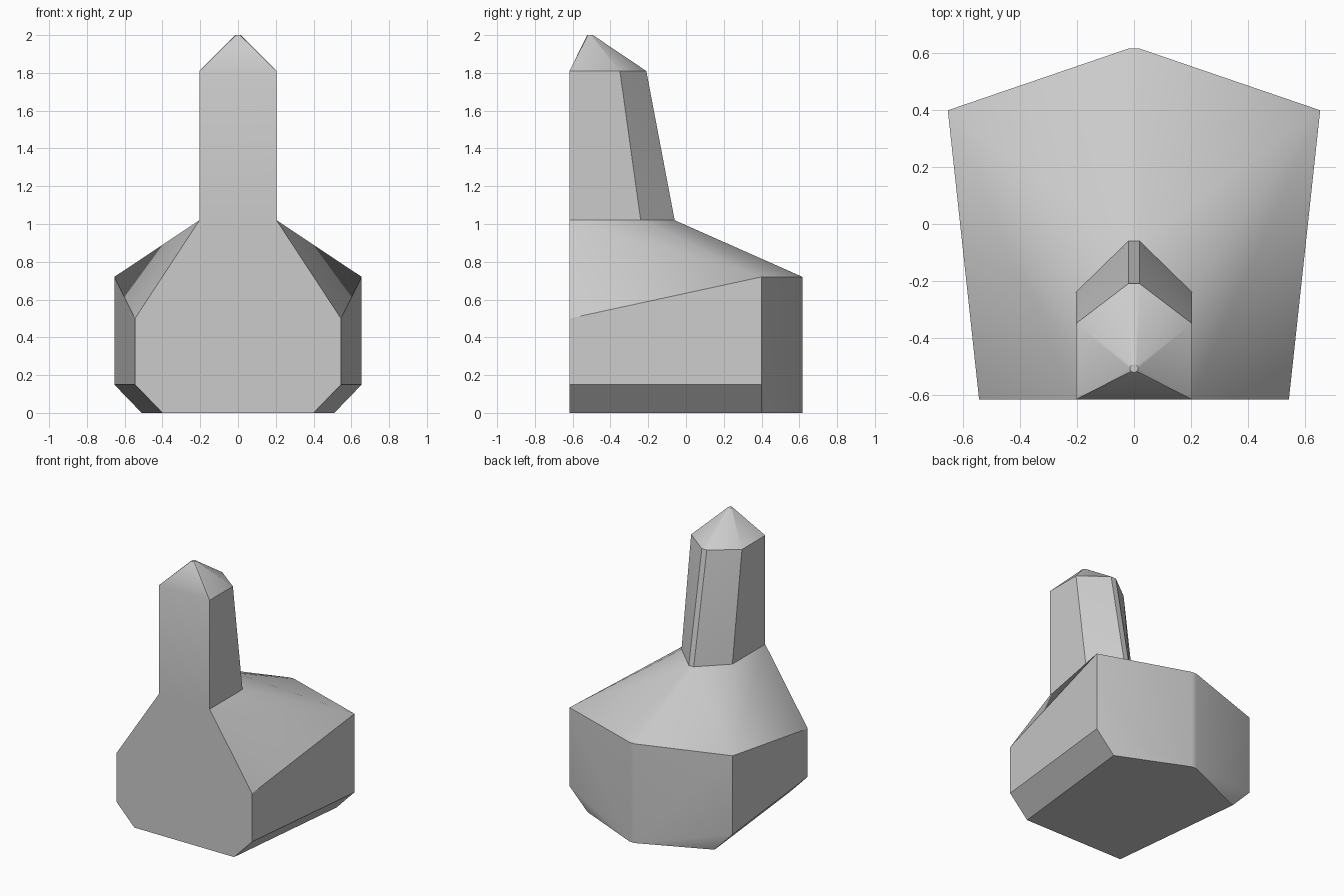
import bpy
import bmesh
import math

if "Cube" in bpy.data.objects:
    bpy.data.objects.remove(bpy.data.objects["Cube"], do_unlink=True)

FRONT, NECK, EAVES = -0.617, 1.02, 1.81
HALF = 0.204      # half width of the tower
NOSE = 0.02       # half width of the blunted rear ridge


def add_hull(bm, half_points):
    """Convex solid from one half of its corners, mirrored across x."""
    points = {(s * x, y, z) for x, y, z in half_points for s in (1, -1)}
    verts = [bm.verts.new(p) for p in sorted(points)]
    bmesh.ops.convex_hull(bm, input=verts)


# Corners shared by the body and the tower
neck_ring = [(HALF, FRONT, NECK), (HALF, -0.24, NECK), (NOSE, -0.06, NECK)]

# Body: chamfered underside, flared sides, pointed back, sloping shoulders
body = neck_ring + [
    (0.40, FRONT, 0), (0.545, FRONT, 0.15), (0.545, FRONT, 0.5),
    (0.51, 0.4, 0), (0.655, 0.4, 0.15), (0.655, 0.4, 0.72),
    (NOSE, 0.617, 0), (NOSE, 0.617, 0.72),
]

# Tower: tapers towards the eaves and ends in a small blunt peak
tower = neck_ring + [
    (HALF, FRONT, EAVES), (HALF, -0.35, EAVES), (NOSE, -0.21, EAVES),
]
for i in range(5):
    a = math.pi * (i / 4 - 0.5)
    x = abs(round(0.015 * math.cos(a), 5))
    tower.append((x, -0.508 + 0.015 * math.sin(a), 2.0))

bm = bmesh.new()
add_hull(bm, body)
add_hull(bm, tower)

# Open the neck so both volumes become one skin
caps = [f for f in bm.faces if all(abs(v.co.z - NECK) < 0.001 for v in f.verts)]
bmesh.ops.delete(bm, geom=caps, context='FACES')
bmesh.ops.remove_doubles(bm, verts=bm.verts[:], dist=0.0005)
bmesh.ops.dissolve_limit(bm, angle_limit=0.005, verts=bm.verts[:], edges=bm.edges[:])
bmesh.ops.recalc_face_normals(bm, faces=bm.faces[:])

mesh = bpy.data.meshes.new("tower_building")
bm.to_mesh(mesh)
bm.free()
building = bpy.data.objects.new("tower_building", mesh)
bpy.context.collection.objects.link(building)

# Plain grey finish
GREY = (0.6, 0.6, 0.6, 1)
grey = bpy.data.materials.new("light_grey")
grey.use_nodes = True
grey.diffuse_color = GREY
grey.node_tree.nodes["Principled BSDF"].inputs["Base Color"].default_value = GREY
mesh.materials.append(grey)

bpy.ops.object.select_all(action='DESELECT')
building.select_set(True)
bpy.context.view_layer.objects.active = building
bpy.ops.object.shade_smooth_by_angle(angle=math.radians(30))
